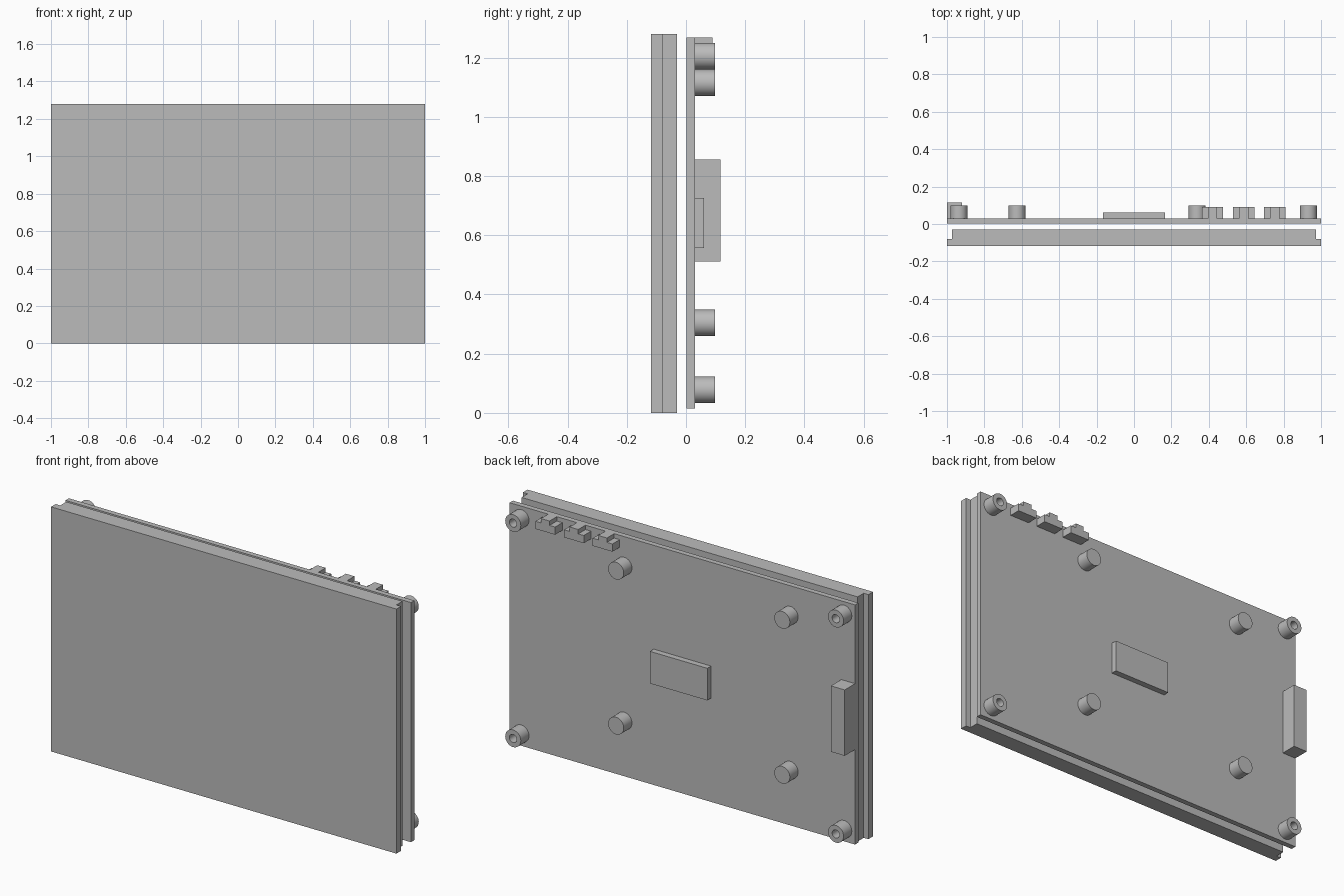
import bpy
import bmesh
from math import radians
from mathutils import Matrix, Vector

cube = bpy.data.objects.get("Cube")
if cube:
    bpy.data.objects.remove(cube, do_unlink=True)

# One plain grey for every part
GREY = (0.5, 0.5, 0.5, 1)
grey = bpy.data.materials.new("plain grey")
grey.use_nodes = True
grey.diffuse_color = GREY
grey.node_tree.nodes["Principled BSDF"].inputs["Base Color"].default_value = GREY

BOARD_BACK = 0.03


def finish(name, bm):
    bmesh.ops.recalc_face_normals(bm, faces=bm.faces)
    mesh = bpy.data.meshes.new(name)
    bm.to_mesh(mesh)
    bm.free()
    mesh.materials.append(grey)
    obj = bpy.data.objects.new(name, mesh)
    bpy.context.collection.objects.link(obj)
    return obj


def box(name, x, y, z):
    """Box from its (low, high) ranges."""
    low, high = Vector((x[0], y[0], z[0])), Vector((x[1], y[1], z[1]))
    bm = bmesh.new()
    bmesh.ops.create_cube(bm, size=1, matrix=Matrix.Translation((low + high) / 2)
                          @ Matrix.Diagonal((*(high - low), 1)))
    return finish(name, bm)


def extrude(name, outline, axis, start, end):
    """Outline of (x, other) pairs, extruded along y or z."""
    bm = bmesh.new()
    place = (lambda a, b: (a, start, b)) if axis == "y" else (lambda a, b: (a, b, start))
    face = bm.faces.new([bm.verts.new(place(a, b)) for a, b in outline])
    new = bmesh.ops.extrude_face_region(bm, geom=[face])["geom"]
    move = Vector((0, end - start, 0) if axis == "y" else (0, 0, end - start))
    bmesh.ops.translate(bm, vec=move,
                        verts=[v for v in new if isinstance(v, bmesh.types.BMVert)])
    return finish(name, bm)


def standoff(name, x, z, hole=False, radius=0.045, length=0.068):
    """Round post on the back of the board, with an optional blind hole."""
    bm = bmesh.new()
    bmesh.ops.create_cone(bm, cap_ends=True, segments=48, radius1=radius,
                          radius2=radius, depth=length)
    if hole:
        bm.faces.ensure_lookup_table()
        top = max(bm.faces, key=lambda f: f.calc_center_median().z)
        bmesh.ops.inset_region(bm, faces=[top], thickness=radius * 0.53)
        new = bmesh.ops.extrude_face_region(bm, geom=[top])["geom"]
        bmesh.ops.translate(bm, vec=(0, 0, -length * 0.97),
                            verts=[v for v in new if isinstance(v, bmesh.types.BMVert)])
        if top.is_valid:
            bmesh.ops.delete(bm, geom=[top], context="FACES_ONLY")
    bmesh.ops.transform(bm, verts=bm.verts,
                        matrix=Matrix.Translation((x, BOARD_BACK + length / 2, z))
                        @ Matrix.Rotation(radians(-90), 4, "X"))
    obj = finish(name, bm)
    bpy.ops.object.select_all(action="DESELECT")
    obj.select_set(True)
    bpy.context.view_layer.objects.active = obj
    bpy.ops.object.shade_smooth_by_angle(angle=radians(35))


# Screen panel with stepped sides
half = [(1, -0.118), (1, -0.08), (0.973, -0.08), (0.973, -0.03)]
extrude("screen_panel", half + [(-x, y) for x, y in reversed(half)], "z", 0, 1.28)

# Circuit board with the chip and the edge connector
box("circuit_board", (-1, 1), (0.002, BOARD_BACK), (0.014, 1.268))
box("chip", (-0.166, 0.166), (BOARD_BACK, 0.061), (0.557, 0.725))
box("edge_connector", (-1, -0.92), (BOARD_BACK, 0.116), (0.511, 0.856))

# Hollow corner posts and solid inner posts
for level, corner_z, inner_z in (("lower", 0.078, 0.304), ("upper", 1.205, 1.115)):
    for side, corner_x, inner_x in (("left", 0.933, 0.337), ("right", -0.936, -0.625)):
        standoff(f"{level}_{side}_corner_post", corner_x, corner_z, hole=True)
        standoff(f"{level}_{side}_inner_post", inner_x, inner_z)

# Push buttons with a raised centre tab along the top edge
for i, x in enumerate((0.42, 0.586, 0.752)):
    side = [(0.057, 1.205), (0.057, 1.245), (0.025, 1.245), (0.025, 1.268)]
    outline = [(x + a, z) for a, z in side] + [(x - a, z) for a, z in reversed(side)]
    extrude(f"push_button_{i + 1}", outline, "y", BOARD_BACK, 0.09)
